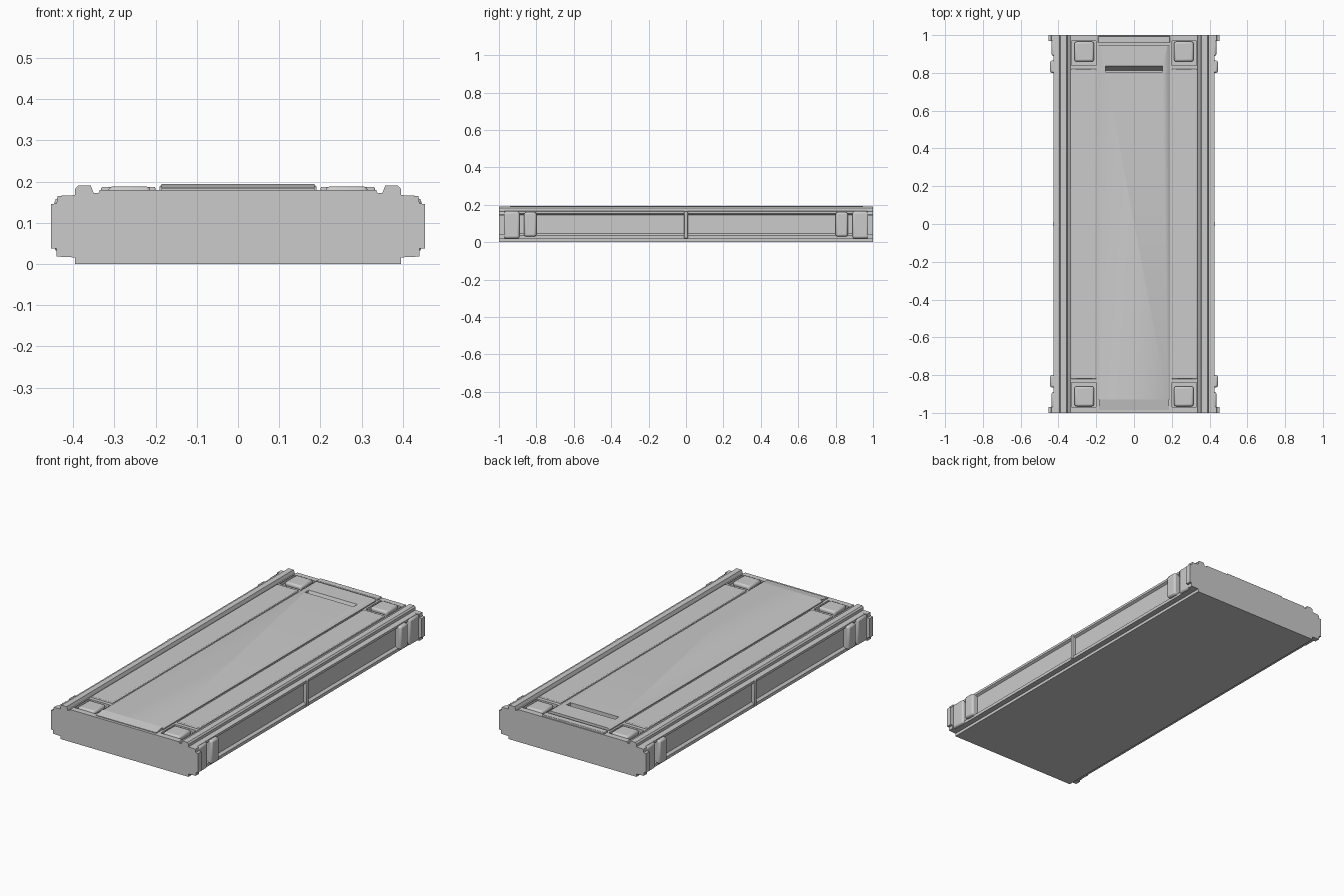
import bpy
import bmesh
from mathutils import Vector

cube = bpy.data.objects.get("Cube")
if cube:
    bpy.data.objects.remove(cube)

metal = bpy.data.materials.new("light_grey_metal")
metal.use_nodes = True
GREY = (0.6, 0.6, 0.6, 1)
metal.diffuse_color = GREY
metal.node_tree.nodes["Principled BSDF"].inputs["Base Color"].default_value = GREY


def add_object(name, bm, bevel=0.0):
    bmesh.ops.recalc_face_normals(bm, faces=bm.faces)
    mesh = bpy.data.meshes.new(name)
    bm.to_mesh(mesh)
    bm.free()
    mesh.materials.append(metal)
    obj = bpy.data.objects.new(name, mesh)
    bpy.context.collection.objects.link(obj)
    if bevel:
        mod = obj.modifiers.new("Bevel", "BEVEL")
        mod.width, mod.segments = bevel, 2
    return obj


def extrude_profile(name, half, y0, y1, bevel=0.0):
    """Mirror a half section (x, z) and extrude it along y."""
    outline = half + [(-x, z) for x, z in reversed(half)]
    bm = bmesh.new()
    face = bm.faces.new([bm.verts.new((x, y0, z)) for x, z in outline])
    geom = bmesh.ops.extrude_face_region(bm, geom=[face])["geom"]
    moved = [v for v in geom if isinstance(v, bmesh.types.BMVert)]
    bmesh.ops.translate(bm, verts=moved, vec=(0, y1 - y0, 0))
    return add_object(name, bm, bevel)


def box(name, lo, hi, bevel=0.0):
    lo, hi = Vector(lo), Vector(hi)
    bm = bmesh.new()
    bmesh.ops.create_cube(bm, size=1)
    for v in bm.verts:
        v.co = (lo + hi) / 2 + v.co * (hi - lo)
    return add_object(name, bm, bevel)


def cut(target, cutter):
    cutter.hide_render = True
    cutter.hide_viewport = True
    mod = target.modifiers.new("Cut", "BOOLEAN")
    mod.object, mod.solver = cutter, "EXACT"


# Long body with side channels and top rails
top = [(0.395, 0.167), (0.395, 0.182), (0.388, 0.19), (0.357, 0.19),
       (0.35, 0.172), (0.338, 0.172), (0.335, 0.18)]
body = extrude_profile("body", [(0.395, 0), (0.395, 0.016), (0.425, 0.018), (0.425, 0.035),
                                (0.412, 0.045), (0.412, 0.145), (0.425, 0.152),
                                (0.425, 0.165)] + top, -0.985, 0.985)

# Stepped end plates
for name, y0, y1 in (("front_end_plate", -1, -0.97), ("back_end_plate", 0.97, 1)):
    extrude_profile(name, [(0.395, 0), (0.395, 0.016), (0.44, 0.018), (0.44, 0.037),
                           (0.453, 0.038), (0.453, 0.145), (0.44, 0.147),
                           (0.437, 0.165)] + top, y0, y1)

# Raised deck panels
deck = extrude_profile("centre_panel", [(0.19, 0.17), (0.19, 0.186), (0.178, 0.194)], -0.93, 0.945)
for side, s in (("left", 1), ("right", -1)):
    a, b = sorted((s * 0.2, s * 0.332))
    box(side + "_deck_panel", (a, -0.82, 0.17), (b, 0.82, 0.187), 0.004)

# Sloped front lip and low back lip
bm = bmesh.new()
section = [(-0.93, 0.194), (-0.985, 0.184), (-0.985, 0.17), (-0.93, 0.17)]
rings = [[bm.verts.new((x, y, z)) for y, z in section] for x in (-0.185, 0.185)]
for ring in rings:
    bm.faces.new(ring)
for i in range(4):
    j = (i + 1) % 4
    bm.faces.new((rings[0][i], rings[0][j], rings[1][j], rings[1][i]))
add_object("front_lip", bm)
box("back_lip", (-0.19, 0.96, 0.17), (0.19, 0.995, 0.19), 0.003)

# Slanted grip slot near the back
bm = bmesh.new()
wedge = [(0.805, 0.2), (0.805, 0.13), (0.812, 0.13), (0.84, 0.2)]
rings = [[bm.verts.new((x, y, z)) for y, z in wedge] for x in (-0.15, 0.15)]
for ring in rings:
    bm.faces.new(ring)
for i in range(4):
    j = (i + 1) % 4
    bm.faces.new((rings[0][i], rings[0][j], rings[1][j], rings[1][i]))
slot = add_object("slot_cutter", bm)
cut(deck, slot)
cut(body, slot)

# Corner pockets, locking blocks and side bumpers
for end, e in (("back", 1), ("front", -1)):
    for side, s in (("left", 1), ("right", -1)):
        def corner(part, x0, x1, y0, y1, z0, z1, bevel=0.0):
            xs, ys = sorted((s * x0, s * x1)), sorted((e * y0, e * y1))
            return box(f"{end}_{side}_{part}", (xs[0], ys[0], z0), (xs[1], ys[1], z1), bevel)
        cut(body, corner("pocket_cutter", 0.2, 0.332, 0.84, 0.968, 0.163, 0.22))
        corner("lock_block", 0.212, 0.315, 0.86, 0.965, 0.15, 0.188, 0.01)
        corner("outer_bumper", 0.39, 0.437, 0.89, 0.975, 0.02, 0.163, 0.01)
        corner("inner_bumper", 0.39, 0.445, 0.8, 0.865, 0.03, 0.16, 0.01)

# Thin joint ribs at mid length
for side, s in (("left", 1), ("right", -1)):
    a, b = sorted((s * 0.39, s * 0.43))
    box(side + "_joint_rib", (a, -0.01, 0.02), (b, 0.01, 0.166), 0.003)

for obj in bpy.context.scene.objects:
    obj.select_set(obj.type == "MESH" and not obj.hide_render)
    if obj.type == "MESH" and not obj.hide_render:
        bpy.context.view_layer.objects.active = obj
bpy.ops.object.shade_smooth_by_angle(angle=0.6)
